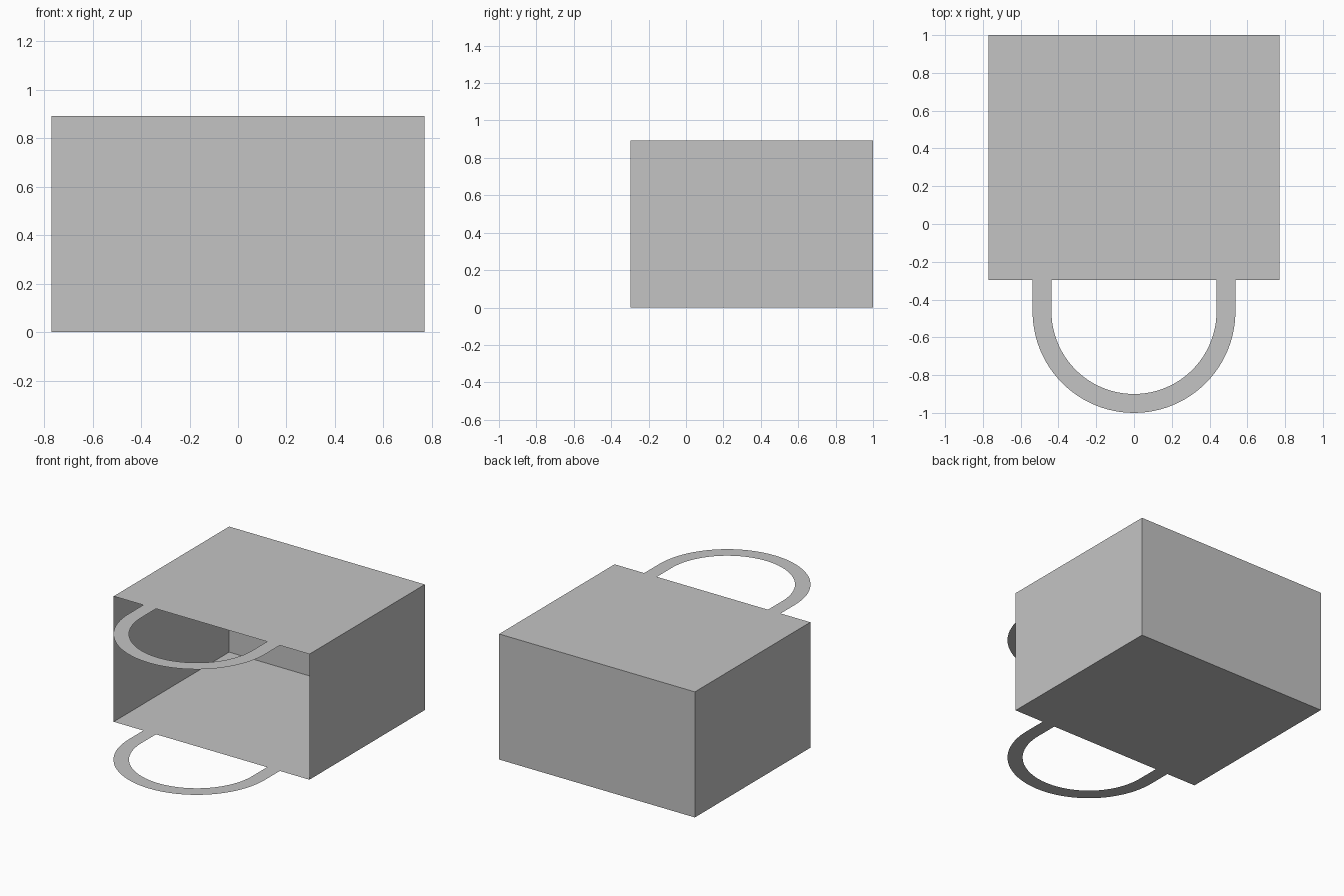
import bpy, bmesh, math

cube = bpy.data.objects.get("Cube")
if cube:
    bpy.data.objects.remove(cube, do_unlink=True)

HALF_W, MOUTH, BASE, DEPTH = 0.77, -0.297, 1.0, 0.893
OUTER, INNER, ARC_Y, SEGS = 0.537, 0.437, -0.463, 48

paper = bpy.data.materials.new("grey paper")
paper.use_nodes = True
grey = (0.55, 0.55, 0.55, 1)
paper.diffuse_color = grey
paper.node_tree.nodes["Principled BSDF"].inputs["Base Color"].default_value = grey


def make_object(name, bm):
    mesh = bpy.data.meshes.new(name)
    bm.to_mesh(mesh)
    bm.free()
    mesh.materials.append(paper)
    obj = bpy.data.objects.new(name, mesh)
    bpy.context.collection.objects.link(obj)
    return obj


def handle_edge(bm, radius, z):
    """Straight leg, half circle, straight leg."""
    points = [(radius, MOUTH)]
    for i in range(SEGS + 1):
        a = math.pi * i / SEGS
        points.append((radius * math.cos(a), ARC_Y - radius * math.sin(a)))
    points.append((-radius, MOUTH))
    return [bm.verts.new((x, y, z)) for x, y in points]


def panel_with_handle(name, z, up):
    bm = bmesh.new()
    outer = handle_edge(bm, OUTER, z)
    inner = handle_edge(bm, INNER, z)
    # Flat loop handle
    for i in range(len(outer) - 1):
        bm.faces.new((outer[i], inner[i], inner[i + 1], outer[i + 1]))
    # Panel sharing the ends of the handle
    corners = [bm.verts.new((x, y, z)) for x, y in
               ((HALF_W, MOUTH), (HALF_W, BASE), (-HALF_W, BASE), (-HALF_W, MOUTH))]
    bm.faces.new(corners + [outer[-1], inner[-1], inner[0], outer[0]])
    bm.normal_update()
    for face in bm.faces:
        if (face.normal.z > 0) != up:
            face.normal_flip()
    return make_object(name, bm)


panel_with_handle("lower_panel_with_handle", 0, False)
panel_with_handle("upper_panel_with_handle", DEPTH, True)

# Side walls and closed end, leaving the mouth open
bm = bmesh.new()
path = ((-HALF_W, MOUTH), (-HALF_W, BASE), (HALF_W, BASE), (HALF_W, MOUTH))
low = [bm.verts.new((x, y, 0)) for x, y in path]
high = [bm.verts.new((x, y, DEPTH)) for x, y in path]
for i in range(3):
    bm.faces.new((low[i], high[i], high[i + 1], low[i + 1]))
make_object("bag_sides_and_base", bm)
